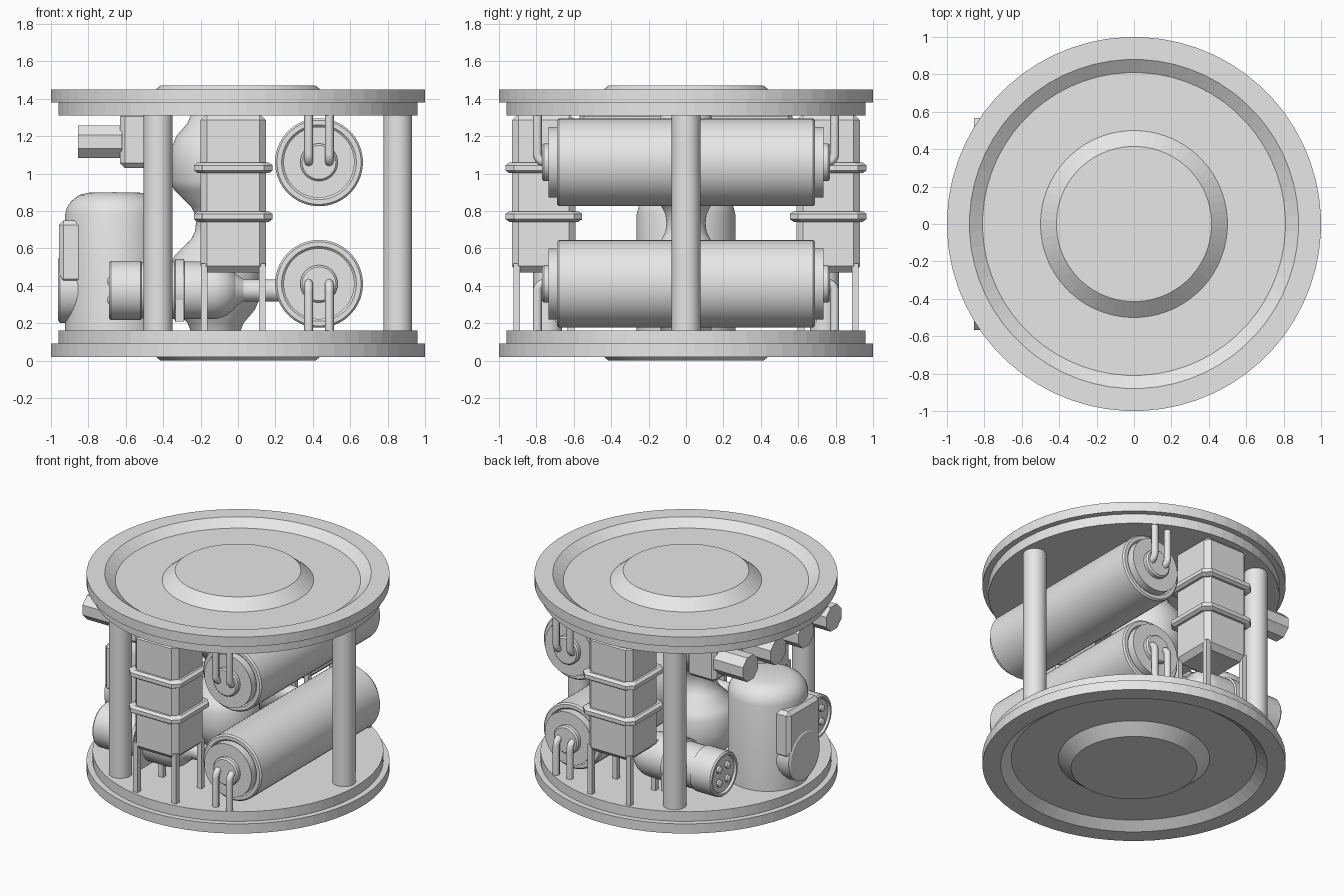
import bpy, bmesh, math
from mathutils import Vector, Matrix

if "Cube" in bpy.data.objects:
    bpy.data.objects.remove(bpy.data.objects["Cube"])

grey = bpy.data.materials.new("plain_grey")
grey.diffuse_color = (0.8, 0.8, 0.8, 1)
grey.use_nodes = True
grey.node_tree.nodes["Principled BSDF"].inputs["Base Color"].default_value = grey.diffuse_color


def finish(name, bm, smooth=True):
    bmesh.ops.recalc_face_normals(bm, faces=bm.faces)
    me = bpy.data.meshes.new(name)
    bm.to_mesh(me)
    bm.free()
    ob = bpy.data.objects.new(name, me)
    bpy.context.collection.objects.link(ob)
    me.materials.append(grey)
    if smooth:
        bpy.ops.object.select_all(action='DESELECT')
        ob.select_set(True)
        bpy.context.view_layer.objects.active = ob
        bpy.ops.object.shade_smooth_by_angle(angle=math.radians(30))
    return ob


def lathe(name, profile, loc=(0, 0, 0), axis=(0, 0, 1), seg=32, smooth=True):
    """Revolve (radius, height) points about an axis through loc."""
    bm = bmesh.new()
    rings = []
    for r, h in profile:
        if r == 0:
            rings.append([bm.verts.new((0, 0, h))] * seg)
        else:
            rings.append([bm.verts.new((r * math.cos(2 * math.pi * (i + .5) / seg),
                                        r * math.sin(2 * math.pi * (i + .5) / seg), h))
                          for i in range(seg)])
    for a, b in zip(rings, rings[1:]):
        for i in range(seg):
            j = (i + 1) % seg
            quad = list(dict.fromkeys((a[i], a[j], b[j], b[i])))
            if len(quad) > 2:
                bm.faces.new(quad)
    rot = Vector((0, 0, 1)).rotation_difference(Vector(axis)).to_matrix().to_4x4()
    bm.transform(Matrix.Translation(loc) @ rot)
    return finish(name, bm, smooth)


def box(name, lo, hi, bevel=0.0):
    bm = bmesh.new()
    bmesh.ops.create_cube(bm, size=1)
    for v in bm.verts:
        v.co = [(a + b) / 2 + c * (b - a) for a, b, c in zip(lo, hi, v.co)]
    if bevel:
        bmesh.ops.bevel(bm, geom=bm.edges[:], offset=bevel, segments=1, affect='EDGES')
    return finish(name, bm, False)


def pipe(name, pts, r):
    cu = bpy.data.curves.new(name, 'CURVE')
    cu.dimensions = '3D'
    cu.bevel_depth, cu.bevel_resolution, cu.use_fill_caps = r, 2, True
    sp = cu.splines.new('POLY')
    sp.points.add(len(pts) - 1)
    for p, co in zip(sp.points, pts):
        p.co = (*co, 1)
    ob = bpy.data.objects.new(name, cu)
    bpy.context.collection.objects.link(ob)
    bpy.ops.object.select_all(action='DESELECT')
    ob.select_set(True)
    bpy.context.view_layer.objects.active = ob
    bpy.ops.object.convert(target='MESH')
    ob = bpy.context.view_layer.objects.active
    ob.data.materials.clear()
    ob.data.materials.append(grey)
    bpy.ops.object.shade_smooth_by_angle(angle=math.radians(50))


H = 1.47
# round end plates with dished outer face and central boss
plate = [(0, 0), (.415, 0), (.5, .07), (.81, .07), (.88, .02), (1, .02), (1, .09),
         (.96, .09), (.96, .16), (0, .16)]
lathe("bottom_plate", plate, seg=64, smooth=False)
lathe("top_plate", [(r, H - z) for r, z in plate], seg=64, smooth=False)

# three pillars
for k in range(3):
    a = k * 2 * math.pi / 3
    lathe("pillar", [(0, .15), (.077, .15), (.077, 1.32), (0, 1.32)],
          (.855 * math.cos(a), .855 * math.sin(a), 0))

# two horizontal cylinders with end caps and paired pipes
half = [(.235, .68), (.225, .69), (.2, .69), (.19, .68), (.19, .735), (.1, .735),
        (.1, .76), (.09, .77), (0, .77)]
whole = [(r, -h) for r, h in reversed(half)] + half
for zc, zend, d in ((1.06, 1.32, 1), (.41, .15, -1)):
    lathe("horizontal_cylinder", whole, (.433, 0, zc), (0, 1, 0), 48)
    for s in (-1, 1):
        for x in (.378, .488):
            zp = zc if d > 0 else zc + .005
            pts = [(x, s * .74, zp)]
            for i in range(7):
                t = i * math.pi / 12
                pts.append((x, s * (.75 + .045 * math.sin(t)),
                            zp + d * .045 * (1 - math.cos(t))))
            pts.append((x, s * .795, zend))
            pipe("cylinder_pipe", pts, .024)

# hourglass vessel in the middle
vessel = [(0, .15), (.13, .15), (.15, .2), (.21, .27), (.24, .34), (.245, .4),
          (.245, .51), (.22, .56), (.13, .65), (.11, .69), (.105, .735)]
vessel += [(r, H - z) for r, z in reversed(vessel[:-1])]
lathe("hourglass_vessel", vessel, (-.12, 0, 0), seg=40)

# domed tank with side box and round cover
lathe("domed_tank", [(0, .15), (.265, .15), (.265, .78), (.255, .82), (.23, .855),
                     (.19, .885), (.14, .897), (0, .9)], (-.66, 0, 0), seg=40)
box("tank_side_box", (-.957, -.18, .41), (-.8, .18, .75), .025)
lathe("tank_round_cover", [(0, 0), (.18, 0), (.18, .13), (.165, .14), (0, .14)],
      (-.822, 0, .38), (-1, 0, 0), 24)

# hanging box with row of short plugs
box("hanging_plug_box", (-.63, -.57, 1.03), (-.4, .57, 1.33), .025)
for y in (-.48, -.16, .16, .48):
    lathe("short_plug", [(0, 0), (.095, 0), (.095, .235), (0, .235)],
          (-.62, y, 1.17), (-1, 0, 0), 8, False)

for s in (-1, 1):
    # tall strapped boxes with thin legs
    yc = s * .76
    box("strapped_box", (-.2, yc - .17, .47), (.15, yc + .17, 1.32), .035)
    for z in (1.03, .77):
        bm = bmesh.new()
        levels = []
        for g, dz in ((.015, -.028), (.035, -.014), (.035, .014), (.015, .028)):
            w, d, c = .175 + g, .17 + g, .045
            ring = [(w - c, -d), (w, -d + c), (w, d - c), (w - c, d),
                    (-w + c, d), (-w, d - c), (-w, -d + c), (-w + c, -d)]
            levels.append([bm.verts.new((x - .025, y + yc, z + dz)) for x, y in ring])
        for a, b in zip(levels, levels[1:]):
            for i in range(8):
                j = (i + 1) % 8
                bm.faces.new((a[i], a[j], b[j], b[i]))
        bm.faces.new(levels[0])
        bm.faces.new(levels[-1])
        finish("box_strap", bm, False)
    for x in (-.18, .13):
        for y in (-.145, .145):
            box("box_leg", (x - .018, yc + y - .018, .15), (x + .018, yc + y + .018, .52))

    # horizontal connector with collars, pin face and round end
    yq, zq = s * .54, .375
    body = [(0, .675), (.128, .675), (.135, .69), (.15, .69), (.158, .68), (.158, .52),
            (.15, .515), (.15, .38), (.165, .375), (.165, .352), (.155, .35),
            (.155, .34), (.168, .335), (.168, .29), (.155, .285), (.155, .14)]
    body += [(.155 * math.cos(i * math.pi / 16), .14 - .155 * math.sin(i * math.pi / 16))
             for i in range(1, 8)] + [(0, -.015)]
    lathe("connector_body", body, (0, yq, zq), (-1, 0, 0), 32)
    for k in range(4):
        a = math.pi / 4 + k * math.pi / 2
        lathe("connector_pin", [(0, 0), (.026, 0), (.026, .02), (.014, .027), (0, .027)],
              (-.67, yq + .07 * math.cos(a), zq + .07 * math.sin(a)), (-1, 0, 0), 12)
    box("connector_flange", (-.335, yq - .16, .21), (-.29, yq + .16, .375))
    lathe("connector_outlet", [(0, 0), (.1, 0), (.06, .06), (.06, .25), (0, .25)],
          (-.03, yq, zq), (1, 0, 0), 24)
